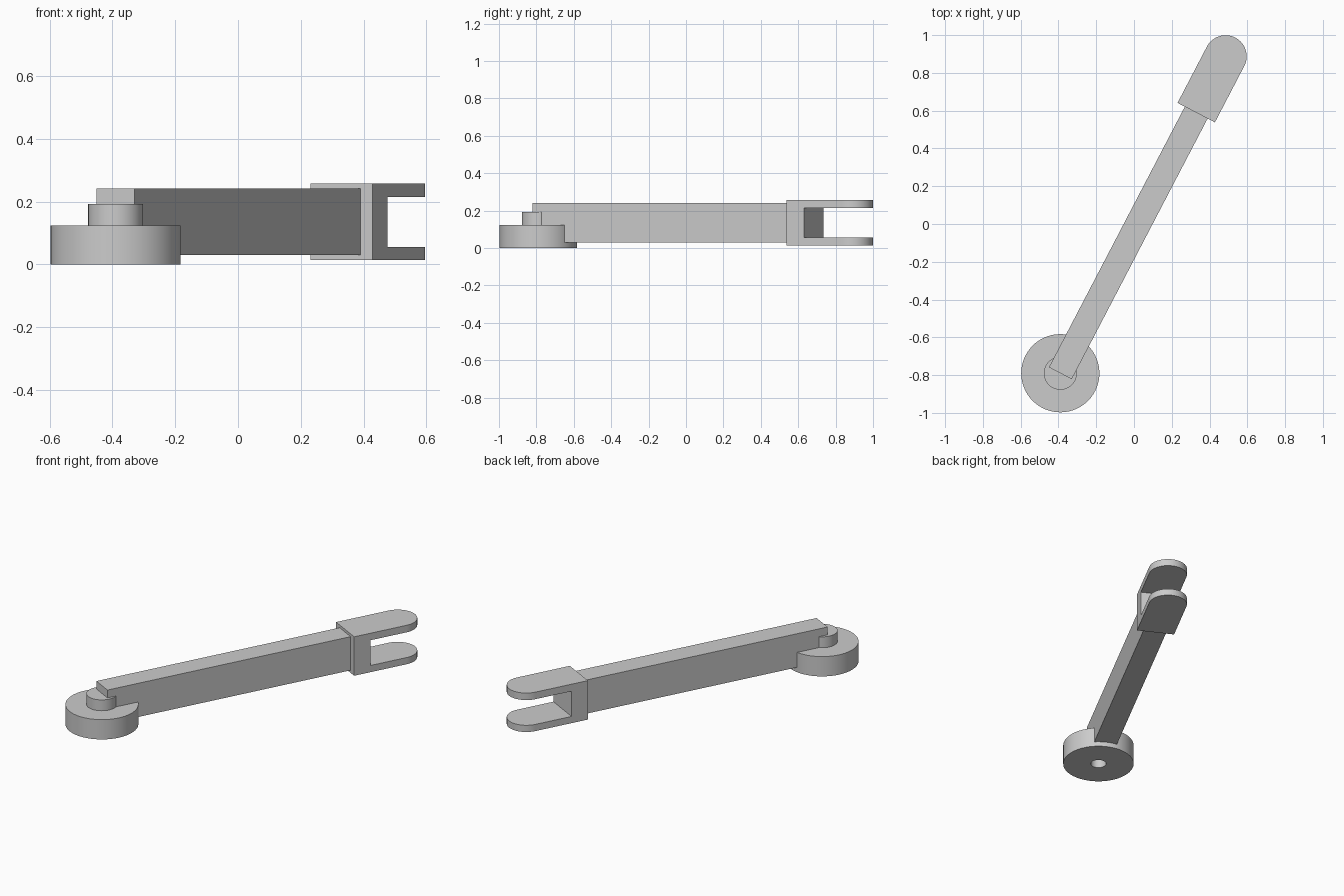
import bpy, bmesh, math
from mathutils import Matrix

cube = bpy.data.objects.get("Cube")
if cube:
    bpy.data.objects.remove(cube, do_unlink=True)

grey = bpy.data.materials.new("plain grey")
grey.use_nodes = True
colour = (0.6, 0.6, 0.6, 1)
grey.diffuse_color = colour
grey.node_tree.nodes["Principled BSDF"].inputs["Base Color"].default_value = colour

# Local frame: hub axis at the origin, arm running along +y
PLACE = Matrix.Translation((-0.39, -0.79, 0)) @ Matrix.Rotation(math.radians(-27.54), 4, 'Z')


def finish(name, bm):
    bmesh.ops.recalc_face_normals(bm, faces=bm.faces)
    mesh = bpy.data.meshes.new(name)
    bm.to_mesh(mesh)
    bm.free()
    mesh.materials.append(grey)
    obj = bpy.data.objects.new(name, mesh)
    obj.matrix_world = PLACE
    bpy.context.collection.objects.link(obj)
    return obj


def prism(name, outline, z0, z1):
    bm = bmesh.new()
    face = bm.faces.new([bm.verts.new((x, y, z0)) for x, y in outline])
    top = bmesh.ops.extrude_face_region(bm, geom=[face])
    verts = [v for v in top["geom"] if isinstance(v, bmesh.types.BMVert)]
    bmesh.ops.translate(bm, verts=verts, vec=(0, 0, z1 - z0))
    return finish(name, bm)


def box(name, half, y0, y1, z0, z1):
    return prism(name, [(-half, y0), (half, y0), (half, y1), (-half, y1)], z0, z1)


def lathe(name, profile, steps=64):
    bm = bmesh.new()
    verts = [bm.verts.new((r, 0, z)) for r, z in profile]
    edges = [bm.edges.new(pair) for pair in zip(verts, verts[1:])]
    bmesh.ops.spin(bm, geom=verts + edges, cent=(0, 0, 0), axis=(0, 0, 1),
                   angle=math.tau, steps=steps, use_merge=False)
    bmesh.ops.remove_doubles(bm, verts=bm.verts, dist=0.0001)
    return finish(name, bm)


def smooth(obj):
    bpy.ops.object.select_all(action='DESELECT')
    obj.select_set(True)
    bpy.context.view_layer.objects.active = obj
    bpy.ops.object.shade_smooth_by_angle(angle=math.radians(30))


# Round hub with a raised boss and a blind hole underneath
hub = lathe("hub", [(0, 0.12), (0.045, 0.12), (0.045, 0), (0.207, 0), (0.207, 0.124),
                    (0.0875, 0.124), (0.0875, 0.192), (0, 0.192)])
smooth(hub)

# Straight bar starting at the hub axis
box("bar", 0.068, 0, 1.556, 0.03, 0.241)

# Fork with rounded ends
R, START, END = 0.1115, 1.556, 1.892
arc = [(R * math.cos(a), END + R * math.sin(a))
       for a in (math.pi * i / 32 for i in range(33))]
fork = prism("fork", [(-R, START), (R, START)] + arc, 0.014, 0.258)

# Slot between the two fork prongs
slot = box("slot_cutter", 0.2, 1.661, 2.2, 0.056, 0.214)
slot.hide_render = True
cut = fork.modifiers.new("slot", 'BOOLEAN')
cut.operation = 'DIFFERENCE'
cut.solver = 'EXACT'
cut.object = slot
bpy.ops.object.select_all(action='DESELECT')
bpy.context.view_layer.objects.active = fork
fork.select_set(True)
bpy.ops.object.modifier_apply(modifier=cut.name)
bpy.data.objects.remove(slot, do_unlink=True)
smooth(fork)
